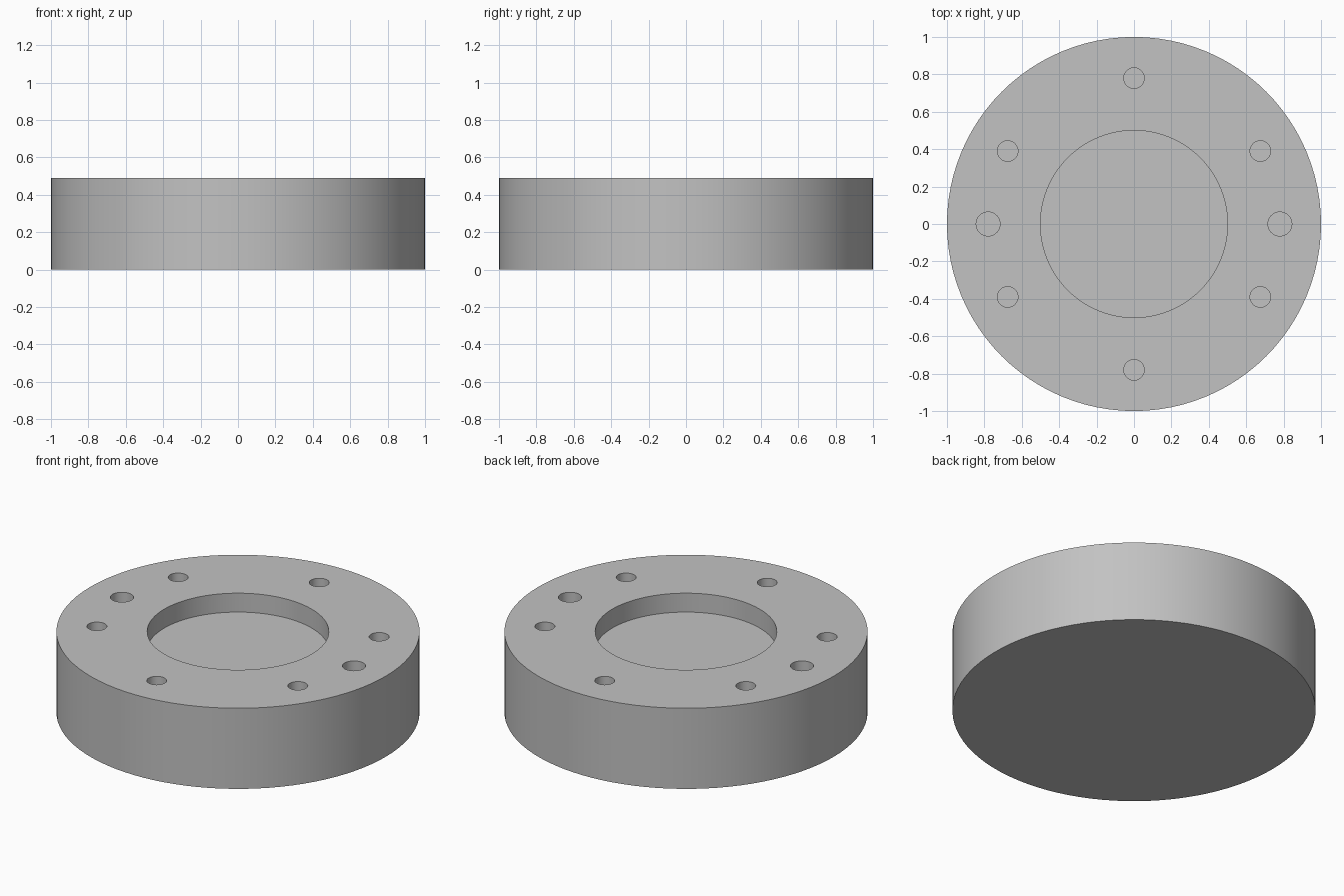
import bpy
import bmesh
from math import cos, sin, radians
from mathutils import Matrix

cube = bpy.data.objects.get("Cube")
if cube:
    bpy.data.objects.remove(cube, do_unlink=True)

HEIGHT = 0.49
RECESS_RADIUS, RECESS_DEPTH = 0.5, 0.115
BOLT_CIRCLE, HOLE_DEPTH = 0.78, 0.25
SMALL_HOLE, LARGE_HOLE = 0.055, 0.064

grey = bpy.data.materials.new("plain grey")
grey.use_nodes = True
grey.diffuse_color = (0.54, 0.54, 0.54, 1)
grey.node_tree.nodes["Principled BSDF"].inputs["Base Color"].default_value = grey.diffuse_color


def add_cylinder(bm, x, y, bottom, top, radius, sides):
    bmesh.ops.create_cone(
        bm, cap_ends=True, segments=sides, radius1=radius, radius2=radius,
        depth=top - bottom, matrix=Matrix.Translation((x, y, (bottom + top) / 2)))


def make_object(name, bm):
    mesh = bpy.data.meshes.new(name)
    bm.to_mesh(mesh)
    bm.free()
    mesh.materials.append(grey)
    obj = bpy.data.objects.new(name, mesh)
    bpy.context.collection.objects.link(obj)
    return obj


# Solid round body
bm = bmesh.new()
add_cylinder(bm, 0, 0, 0, HEIGHT, 1, 96)
body = make_object("flange_body", bm)

# Central recess and ring of blind holes, cut from the top
bm = bmesh.new()
above = HEIGHT + 0.1
add_cylinder(bm, 0, 0, HEIGHT - RECESS_DEPTH, above, RECESS_RADIUS, 96)
for angle in (0, 30, 90, 150, 180, 210, 270, 330):
    radius = LARGE_HOLE if angle % 180 == 0 else SMALL_HOLE
    a = radians(angle)
    add_cylinder(bm, BOLT_CIRCLE * cos(a), BOLT_CIRCLE * sin(a),
                 HEIGHT - HOLE_DEPTH, above, radius, 32)
cutter = make_object("hole_cutter", bm)

cut = body.modifiers.new("holes", 'BOOLEAN')
cut.operation = 'DIFFERENCE'
cut.solver = 'EXACT'
cut.object = cutter

bpy.ops.object.select_all(action='DESELECT')
body.select_set(True)
bpy.context.view_layer.objects.active = body
bpy.ops.object.modifier_apply(modifier=cut.name)
bpy.data.objects.remove(cutter, do_unlink=True)

# Smooth walls with crisp rims
bpy.ops.object.shade_smooth_by_angle(angle=radians(30))
